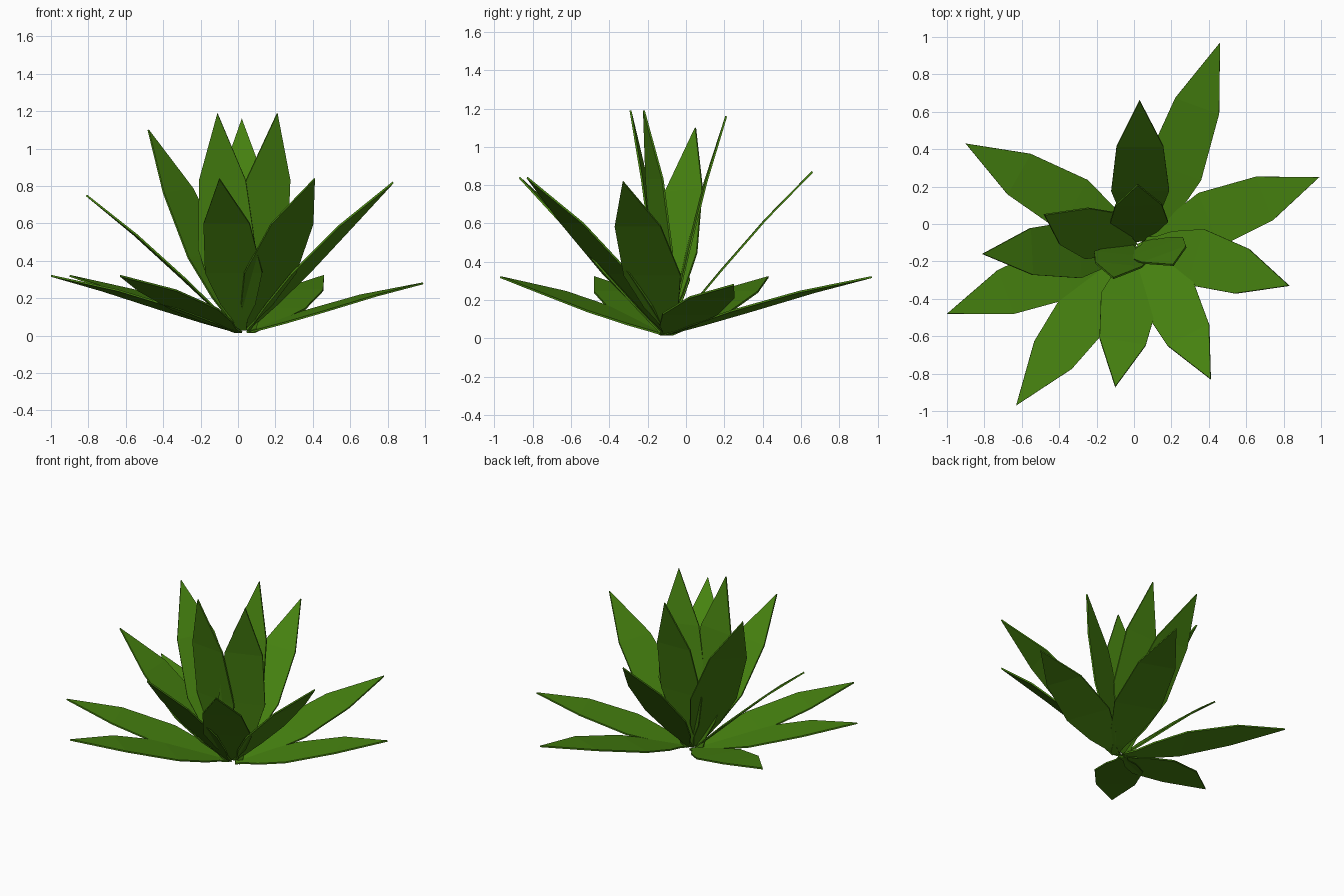
import bpy
import bmesh
from mathutils import Vector

cube = bpy.data.objects.get("Cube")
if cube:
    bpy.data.objects.remove(cube, do_unlink=True)

# Leaf green
green = bpy.data.materials.new("leaf_green")
green.use_nodes = True
color = (0.062, 0.225, 0.005, 1)
green.diffuse_color = color
bsdf = green.node_tree.nodes["Principled BSDF"]
bsdf.inputs["Base Color"].default_value = color
bsdf.inputs["Roughness"].default_value = 0.8

# Blade outline: distance along the leaf, half width, upward arch
ROWS = [(0, 0.025, 0), (0.07, 0.04, 0), (0.17, 0.095, 0.004),
        (0.37, 0.155, 0.012), (0.69, 0.125, 0.016)]


def make_leaf(name, base, tip, side=None):
    """Flat tapering blade from base to tip; side overrides its width direction."""
    base, tip = Vector(base), Vector(tip)
    axis = tip - base
    if side:
        across = Vector(side).normalized()
    else:
        across = Vector((axis.y, -axis.x, 0)).normalized()
    up = across.cross(axis).normalized()
    bm = bmesh.new()
    previous = None
    for t, half, arch in ROWS:
        centre = base + axis * t + up * arch
        pair = [bm.verts.new(centre - across * half), bm.verts.new(centre + across * half)]
        if previous:
            bm.faces.new((previous[0], previous[1], pair[1], pair[0]))
        previous = pair
    bm.faces.new((previous[0], previous[1], bm.verts.new(tip)))
    mesh = bpy.data.meshes.new(name)
    bm.to_mesh(mesh)
    bm.free()
    mesh.materials.append(green)
    leaf = bpy.data.objects.new(name, mesh)
    bpy.context.collection.objects.link(leaf)
    solid = leaf.modifiers.new("thickness", "SOLIDIFY")
    solid.thickness = 0.01
    solid.offset = 0


# Low spreading leaves
make_leaf("low_leaf_back", (0.07, -0.11, 0.02), (0.46, 0.97, 0.32))
make_leaf("low_leaf_back_right", (0.01, -0.09, 0.02), (-0.90, 0.43, 0.32))
make_leaf("low_leaf_left", (0.06, -0.11, 0.02), (0.99, 0.25, 0.28))
make_leaf("low_leaf_right", (0.0, -0.11, 0.02), (-1.0, -0.48, 0.32))
make_leaf("low_leaf_front", (0.0, -0.11, 0.02), (-0.63, -0.97, 0.32))

# Middle ring of slanted leaves
make_leaf("middle_leaf_front", (0.02, -0.13, 0.03), (-0.10, -0.87, 0.84))
make_leaf("middle_leaf_front_left", (0.04, -0.10, 0.03), (0.41, -0.83, 0.84))
make_leaf("middle_leaf_left", (0.05, -0.09, 0.03), (0.83, -0.33, 0.82))
make_leaf("middle_leaf_right", (0.0, -0.12, 0.03), (-0.81, -0.16, 0.75))
make_leaf("middle_leaf_back", (0.035, -0.09, 0.03), (0.03, 0.66, 0.87))

# Upright inner leaves
make_leaf("inner_leaf_right", (0.0, -0.12, 0.03), (-0.48, 0.05, 1.10), (0.62, 0.78, 0.1))
make_leaf("inner_leaf_back", (0.03, -0.09, 0.03), (0.02, 0.21, 1.16))
make_leaf("inner_leaf_front_right", (-0.03, -0.11, 0.03), (-0.11, -0.29, 1.19), (-0.99, 0.1, 0))
make_leaf("inner_leaf_front_left", (0.07, -0.09, 0.03), (0.21, -0.22, 1.19), (-0.93, -0.34, 0))
